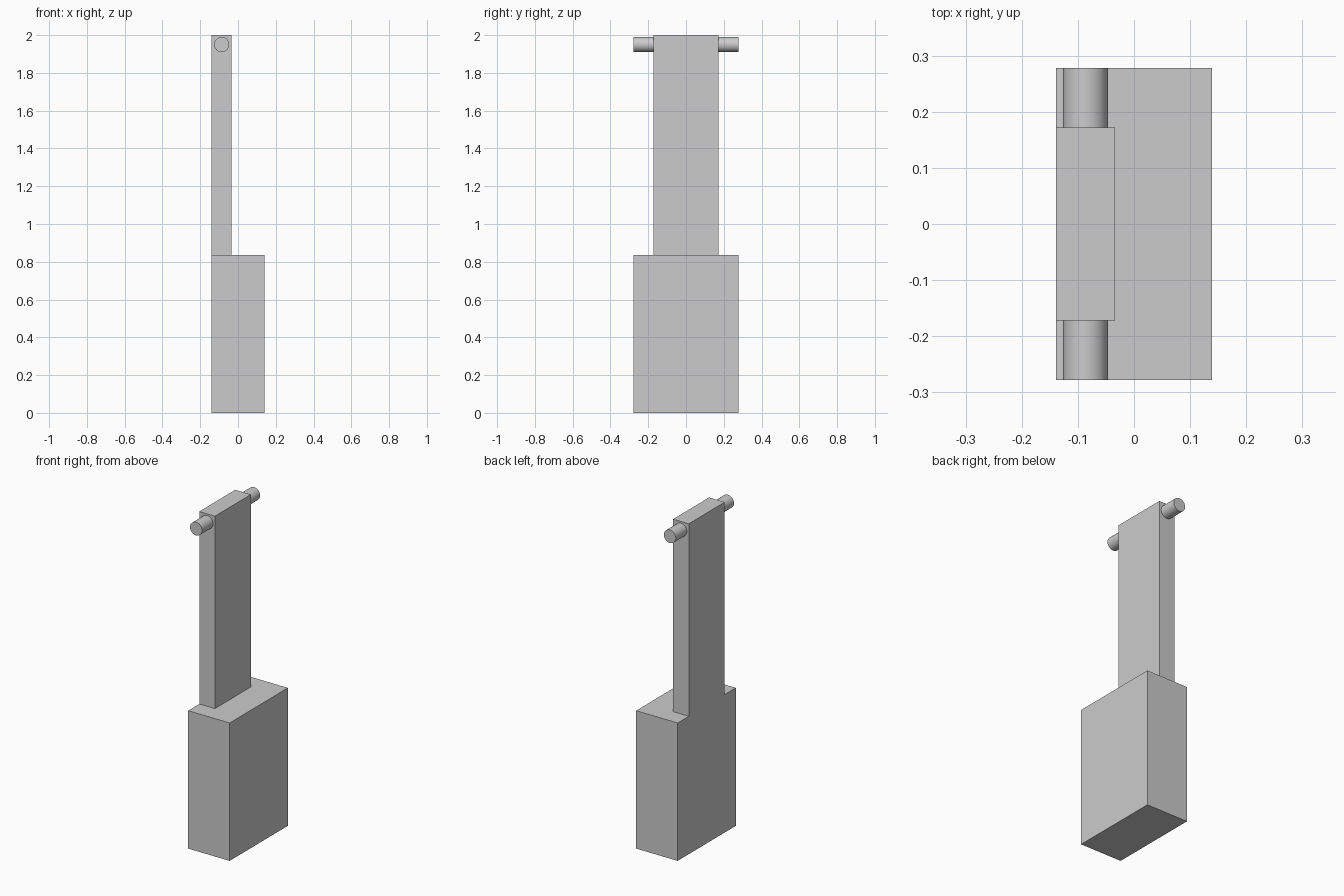
import bpy
import math

cube = bpy.data.objects.get("Cube")
if cube:
    bpy.data.objects.remove(cube, do_unlink=True)

# Single flat grey for every part
grey = bpy.data.materials.new("plain_grey")
grey.use_nodes = True
colour = (0.6, 0.6, 0.6, 1)
grey.diffuse_color = colour
grey.node_tree.nodes["Principled BSDF"].inputs["Base Color"].default_value = colour


def box(name, low, high):
    """Box spanning two opposite corners."""
    bpy.ops.mesh.primitive_cube_add(size=1)
    obj = bpy.context.object
    obj.name = name
    for v in obj.data.vertices:
        v.co = [l + (h - l) * (c + 0.5) for l, h, c in zip(low, high, v.co)]
    obj.data.materials.append(grey)
    return obj


half_x, half_y, base_top = 0.139, 0.278, 0.835
shaft_x, shaft_y = -0.034, 0.172

# Heavy lower block, and the flat bar flush with its right side
box("base_block", (-half_x, -half_y, 0), (half_x, half_y, base_top))
box("upright_bar", (-half_x, -shaft_y, base_top), (shaft_x, shaft_y, 2))

# Round pins sticking out of the bar's front and back edges
for name, side in (("front_pin", -1), ("back_pin", 1)):
    bpy.ops.mesh.primitive_cylinder_add(
        vertices=24, radius=0.04, depth=half_y - shaft_y,
        location=((shaft_x - half_x) / 2, side * (half_y + shaft_y) / 2, 1.95),
        rotation=(math.pi / 2, 0, 0))
    pin = bpy.context.object
    pin.name = name
    pin.data.materials.append(grey)
    bpy.ops.object.shade_smooth_by_angle(angle=math.radians(30))
